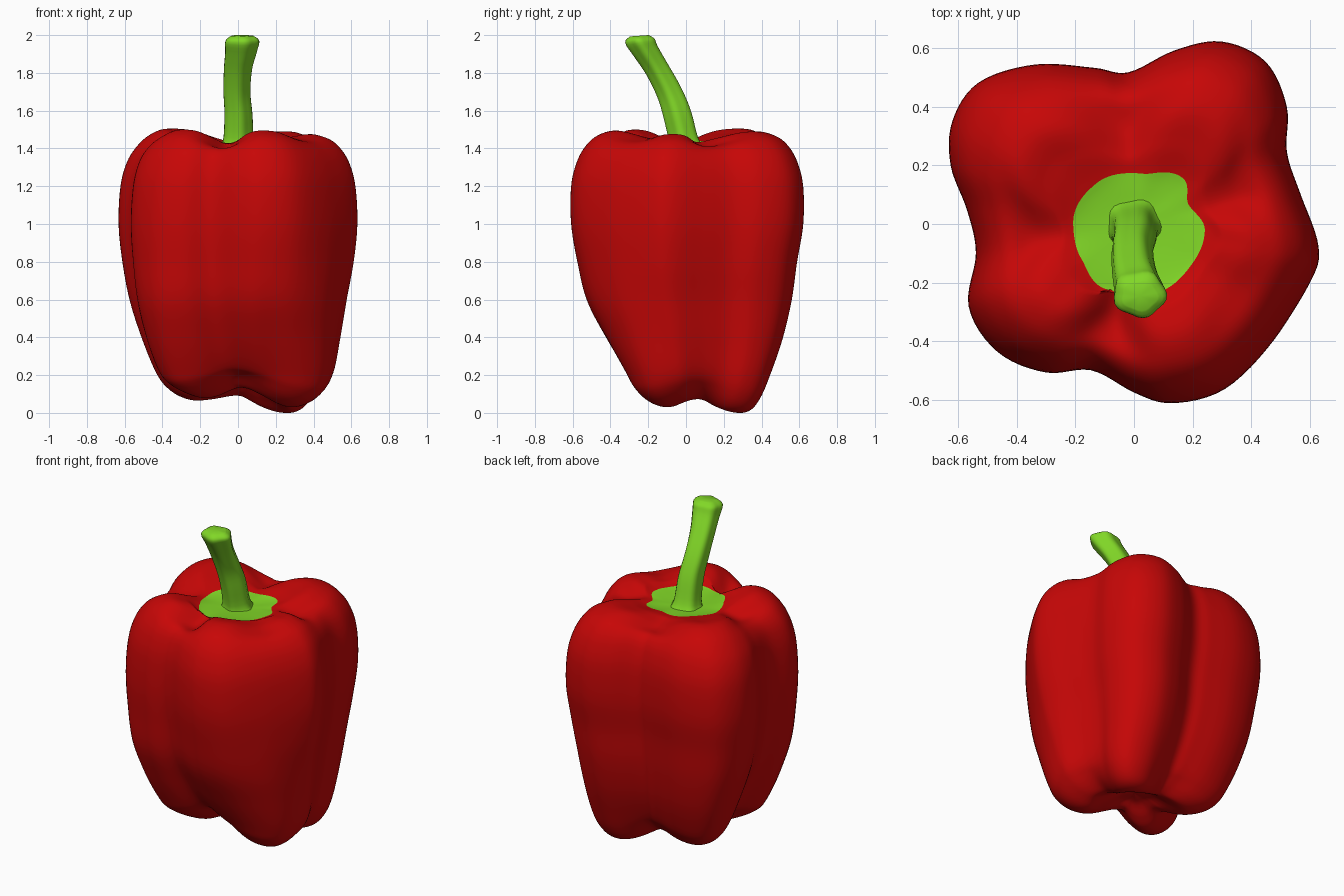
import bpy, bmesh, math
from mathutils import Vector

if "Cube" in bpy.data.objects:
    bpy.data.objects.remove(bpy.data.objects["Cube"])


def material(name, rgb):
    m = bpy.data.materials.new(name)
    m.diffuse_color = (*rgb, 1)
    m.use_nodes = True
    m.node_tree.nodes["Principled BSDF"].inputs["Base Color"].default_value = m.diffuse_color
    return m


RED = material("pepper red", (0.57, 0.002, 0.002))
GREEN = material("stem green", (0.22, 0.68, 0.02))


def spline(pts, u, closed=False):
    """Catmull-Rom value of a list of tuples at parameter u."""
    n = len(pts)
    i = int(math.floor(u))
    if not closed:
        i = min(i, n - 2)
    f = u - i
    pick = lambda k: pts[k % n] if closed else pts[max(0, min(n - 1, k))]
    a, b, c, d = (pick(i + k) for k in (-1, 0, 1, 2))
    return [0.5 * (2 * q + (r - p) * f + (2 * p - 5 * q + 4 * r - s) * f * f
                   + (3 * q - p - 3 * r + s) * f ** 3) for p, q, r, s in zip(a, b, c, d)]


def around(table, ang):
    """Eased value at an angle in degrees from sorted (angle, value) pairs."""
    t = [(table[-1][0] - 360, table[-1][1])] + table + [(table[0][0] + 360, table[0][1])]
    for (a, va), (b, vb) in zip(t, t[1:]):
        if a <= ang <= b:
            f = (ang - a) / (b - a)
            f = f * f * (3 - 2 * f)
            return va + (vb - va) * f
    return t[0][1]


def loft(name, rings, mats, start, end):
    """Skin a list of rings, with a centre point closing each end."""
    bm = bmesh.new()
    vr = [[bm.verts.new(p) for p in r] for r in rings]
    n = len(vr[0])
    for a, b in zip(vr, vr[1:]):
        for i in range(n):
            j = (i + 1) % n
            bm.faces.new((a[i], a[j], b[j], b[i]))
    for ring, c in ((vr[0], start), (vr[-1], end)):
        cv = bm.verts.new(c)
        for i in range(n):
            bm.faces.new((ring[i], ring[(i + 1) % n], cv))
    bmesh.ops.recalc_face_normals(bm, faces=bm.faces[:])
    me = bpy.data.meshes.new(name)
    bm.to_mesh(me)
    bm.free()
    for m in mats:
        me.materials.append(m)
    ob = bpy.data.objects.new(name, me)
    bpy.context.collection.objects.link(ob)
    for p in me.polygons:
        p.use_smooth = True
    return ob


# Widest outline seen from above, counter-clockwise
outline = [(.63, -.08), (.58, .1), (.53, .25), (.525, .4), (.45, .55), (.3, .62), (.14, .595),
           (-.02, .525), (-.14, .54), (-.34, .545), (-.53, .48), (-.62, .35), (-.63, .2),
           (-.58, .05), (-.55, -.1), (-.565, -.28), (-.46, -.43), (-.3, -.505), (-.15, -.505),
           (0, -.58), (.13, -.61), (.31, -.56), (.48, -.4), (.6, -.2)]
# Profile rows from the underside centre to the stem pit: x scale, y scale, shift x, shift y, z
rows = [(.02, .02, .04, .05, .17), (.15, .14, .04, .05, .155), (.30, .26, .04, .05, .10),
        (.44, .37, .04, .05, .06), (.57, .48, .04, .05, .075), (.67, .56, .04, .05, .13),
        (.74, .63, .035, .05, .22), (.82, .76, .015, .035, .4), (.90, .88, 0, .01, .6),
        (.965, .945, 0, 0, .8), (1, 1, 0, 0, 1.0), (.985, 1, 0, 0, 1.2), (.93, .95, 0, 0, 1.33),
        (.84, .87, 0, 0, 1.42), (.74, .77, 0, 0, 1.475), (.62, .63, 0, 0, 1.50),
        (.48, .47, 0, 0, 1.477), (.34, .33, 0, 0, 1.44), (.18, .18, 0, 0, 1.425),
        (.02, .02, 0, 0, 1.42)]
grooves = [15, 96, 188, 258, 325]           # between the five shoulders
feet_grooves = [6, 96, 188, 258]            # between the four feet
feet_height = [(58, -.05), (140, .025), (215, .04), (270, .06), (335, -.03)]
shoulder_height = [(58, -.01), (140, .005), (215, 0), (285, -.005), (350, -.025)]
groove_depth = [(15, .75), (96, .9), (188, 1), (258, 1.15), (325, .35)]
corners = [(0, 0), (40, .03), (90, 0), (140, .03), (182, 0), (224, .2), (268, 0), (285, 0), (322, .18)]
calyx = [(22, .2), (42, .23), (80, .18), (132, .19), (180, .21), (214, .215), (246, .25),
         (292, .25), (325, .245), (355, .24)]


def groove(ang, lines):
    """1 in a groove, 0 on the crown of a lobe."""
    for a, b in zip(lines, lines[1:] + [lines[0] + 360]):
        for t in (ang, ang + 360):
            if a <= t < b:
                return abs(math.cos(math.pi * (t - a) / (b - a))) ** 2.2
    return 0


# Body; the ring at CAL follows the edge of the calyx
N, SUB, CAL = 144, 6, 17
loop = []
for i in range(N):
    x, y = spline(outline, i * len(outline) / N, True)
    ang = math.degrees(math.atan2(y, x)) % 360
    fit = around(calyx, ang) / (.335 * math.hypot(x, y))
    loop.append((x, y, groove(ang, grooves), groove(ang, feet_grooves), around(feet_height, ang),
                 around(shoulder_height, ang), around(groove_depth, ang), around(corners, ang), fit))
rings = []
for k in range((len(rows) - 1) * SUB + 1):
    t = k / SUB
    sx, sy, cx, cy, z = spline(rows, t)
    bot = math.exp(-((t - 4.0) / 2.0) ** 2)
    top = math.exp(-((t - 14.8) / 1.5) ** 2)
    square = math.exp(-((t - 5.5) / (2 if t < 5.5 else 2.8)) ** 2)
    w = max(0, min(1, t - CAL + 1))
    ring = []
    for x, y, g, gf, foot, shoulder, depth, corner, fit in loop:
        s = (1 - g * (.02 + .06 * top * depth) - gf * .11 * bot) * (1 + (fit - 1) * w)
        s *= 1 + corner * square
        ring.append(Vector((cx + x * sx * s, cy + y * sy * s,
                            z + bot * (foot + .07 * gf) + top * (shoulder - .09 * depth * g ** 1.4))))
    rings.append(ring)
low = min(p.z for r in rings for p in r)
for r in rings:
    for p in r:
        p.z -= low * max(0, 1 - p.z) / (1 - low)
mid = lambda r: sum(r, Vector()) / len(r)
body = loft("pepper_body", rings, [RED, GREEN], mid(rings[0]), mid(rings[-1]))
# Green calyx patch around the stem
for p in body.data.polygons:
    c = p.center
    if c.z > 1.2 and (p.index // N >= CAL * SUB or math.hypot(c.x, c.y) < .1):
        p.material_index = 1

# Stem: x, y, z, half width x, half width y, forward lean in degrees
path = [(0, -.01, 1.39, .12, .11, 5), (0, -.012, 1.44, .082, .078, 12), (0, -.045, 1.58, .073, .073, 17),
        (-.008, -.09, 1.70, .070, .066, 24), (-.002, -.155, 1.82, .074, .062, 28),
        (.014, -.212, 1.91, .083, .067, 22), (.02, -.243, 1.965, .088, .076, 8),
        (.02, -.246, 1.99, .058, .048, 4)]
rings = []
for k in range((len(path) - 1) * 4 + 1):
    x, y, z, wx, wy, lean = spline(path, k / 4)
    lean = math.radians(lean)
    ring = []
    for i in range(30):
        a = 2 * math.pi * i / 30
        r = 1 + .06 * math.cos(5 * a + .6)
        v = wy * r * math.sin(a)
        ring.append(Vector((x + wx * r * math.cos(a), y + v * math.cos(lean), z + v * math.sin(lean))))
    rings.append(ring)
peak = max(p.z for r in rings for p in r)
for r in rings:
    for p in r:
        p.z = 1.39 + (p.z - 1.39) * (2 - 1.39) / (peak - 1.39)
stem = loft("stem", rings, [GREEN], mid(rings[0]), mid(rings[-1]))
bpy.context.view_layer.objects.active = stem
stem.select_set(True)
bpy.ops.object.shade_smooth_by_angle(angle=math.radians(40))
